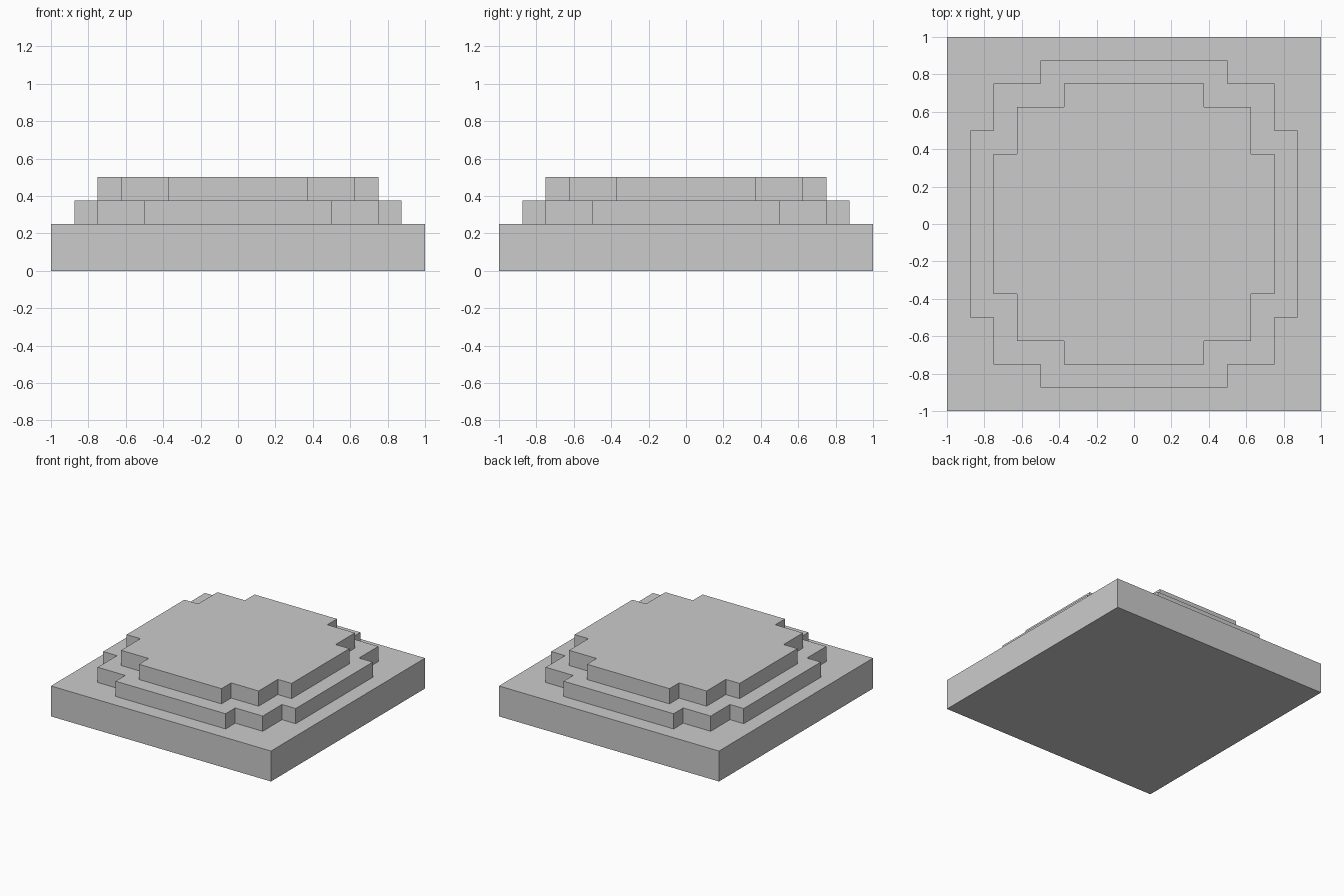
import bpy
import bmesh

if "Cube" in bpy.data.objects:
    bpy.data.objects.remove(bpy.data.objects["Cube"])


def prism(name, outline, z0, z1):
    """Extrude a counter-clockwise outline from z0 up to z1."""
    bm = bmesh.new()
    face = bm.faces.new([bm.verts.new((x, y, z0)) for x, y in outline])
    result = bmesh.ops.extrude_face_region(bm, geom=[face], use_keep_orig=True)
    top = [g for g in result["geom"] if isinstance(g, bmesh.types.BMVert)]
    bmesh.ops.translate(bm, verts=top, vec=(0, 0, z1 - z0))
    bmesh.ops.recalc_face_normals(bm, faces=bm.faces[:])
    mesh = bpy.data.meshes.new(name)
    bm.to_mesh(mesh)
    bm.free()
    obj = bpy.data.objects.new(name, mesh)
    bpy.context.collection.objects.link(obj)
    return obj


def turned(points):
    """Repeat one corner's points around the four quarter turns."""
    outline = []
    for _ in range(4):
        outline += points
        points = [(-y, x) for x, y in points]
    return outline


def stepped_corner(outer, inner, half):
    """Notched corner of a blocky round tier."""
    return [(outer, half), (inner, half), (inner, inner),
            (half, inner), (half, outer)]


# Square base slab
prism("base_slab", turned([(1, 1)]), 0, 0.25)

# Two stepped tiers
prism("lower_tier", turned(stepped_corner(0.875, 0.75, 0.5)), 0.25, 0.375)
prism("upper_tier", turned(stepped_corner(0.75, 0.625, 0.375)), 0.375, 0.5)
